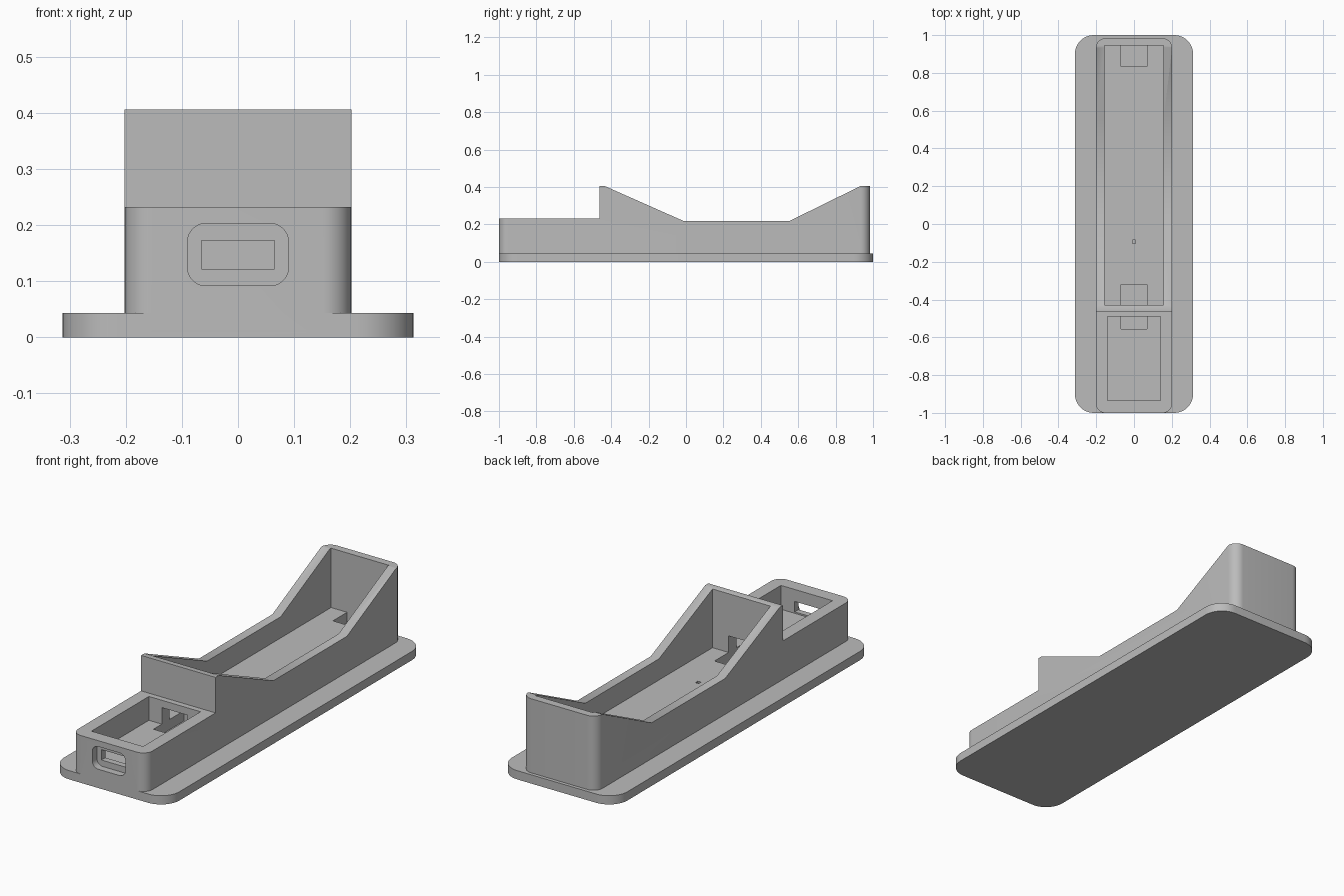
import bpy, bmesh, math
from mathutils import Vector

cube = bpy.data.objects.get("Cube")
if cube:
    bpy.data.objects.remove(cube, do_unlink=True)

grey = bpy.data.materials.new("plain_grey")
grey.use_nodes = True
colour = (0.5, 0.5, 0.5, 1)
grey.diffuse_color = colour
grey.node_tree.nodes["Principled BSDF"].inputs["Base Color"].default_value = colour


def prism(name, points, direction):
    """Extrude a closed 3D outline along a direction."""
    bm = bmesh.new()
    face = bm.faces.new([bm.verts.new(p) for p in points])
    ext = bmesh.ops.extrude_face_region(bm, geom=[face])
    verts = [v for v in ext["geom"] if isinstance(v, bmesh.types.BMVert)]
    bmesh.ops.translate(bm, verts=verts, vec=Vector(direction))
    bmesh.ops.recalc_face_normals(bm, faces=bm.faces)
    mesh = bpy.data.meshes.new(name)
    bm.to_mesh(mesh)
    bm.free()
    mesh.materials.append(grey)
    obj = bpy.data.objects.new(name, mesh)
    bpy.context.collection.objects.link(obj)
    return obj


def rounded(w, a0, a1, r, steps=10):
    """Outline of a rounded rectangle, symmetric in its first axis."""
    corners = [(w - r, a1 - r), (r - w, a1 - r), (r - w, a0 + r), (w - r, a0 + r)]
    return [(cx + r * math.cos(t), cy + r * math.sin(t))
            for i, (cx, cy) in enumerate(corners)
            for t in [(i + k / steps) * math.pi / 2 for k in range(steps + 1)]]


def slab(name, w, y0, y1, z0, z1, r):
    return prism(name, [(x, y, z0) for x, y in rounded(w, y0, y1, r)], (0, 0, z1 - z0))


def box(name, w, y0, y1, z0, z1):
    return prism(name, [(-w, y0, z0), (w, y0, z0), (w, y1, z0), (-w, y1, z0)],
                 (0, 0, z1 - z0))


def combine(target, tool, operation):
    """Apply a boolean and discard the tool."""
    mod = target.modifiers.new("cut", "BOOLEAN")
    mod.operation, mod.object, mod.solver = operation, tool, "EXACT"
    bpy.context.view_layer.update()
    graph = bpy.context.evaluated_depsgraph_get()
    mesh = bpy.data.meshes.new_from_object(target.evaluated_get(graph))
    target.modifiers.clear()
    target.data = mesh
    bpy.data.objects.remove(tool, do_unlink=True)


TOP, FRONT_TOP, FLOOR, PIT = 0.406, 0.232, 0.115, 0.065

# Holder body: rounded block trimmed to the side profile
holder = slab("holder", 0.202, -1, 0.983, 0.01, 0.5, 0.05)
side = [(-1.1, 0), (-1.1, FRONT_TOP), (-0.462, FRONT_TOP), (-0.462, TOP),
        (-0.437, TOP), (-0.015, 0.219), (0.555, 0.219), (0.935, TOP),
        (1.1, TOP), (1.1, 0)]
combine(holder, prism("side_profile", [(-0.5, y, z) for y, z in side], (1, 0, 0)), "INTERSECT")

# Base plate
combine(holder, slab("base_plate", 0.313, -1, 1, 0, 0.043, 0.1), "UNION")

# Long tray, front compartment, wire passage, rear pit and pin hole
for name, w, y0, y1, z0, z1 in [
        ("long_tray", 0.157, -0.43, 0.945, FLOOR, 0.6),
        ("front_compartment", 0.14, -0.935, -0.49, FLOOR, 0.6),
        ("wire_passage", 0.07, -0.555, -0.32, PIT, 0.196),
        ("rear_pit", 0.07, 0.835, 0.945, PIT, 0.2),
        ("pin_hole", 0.009, -0.104, -0.086, PIT, 0.2),
        ("port_opening", 0.065, -1.1, -0.9, 0.122, 0.173)]:
    combine(holder, box(name, w, y0, y1, z0, z1), "DIFFERENCE")

# Rounded recess around the port
outline = [(x, -1.1, z) for x, z in rounded(0.09, 0.092, 0.203, 0.033)]
combine(holder, prism("port_recess", outline, (0, 0.135, 0)), "DIFFERENCE")

# Smooth rounded corners, keep hard edges
bpy.ops.object.select_all(action="DESELECT")
holder.select_set(True)
bpy.context.view_layer.objects.active = holder
bpy.ops.object.shade_smooth_by_angle(angle=math.radians(30))
